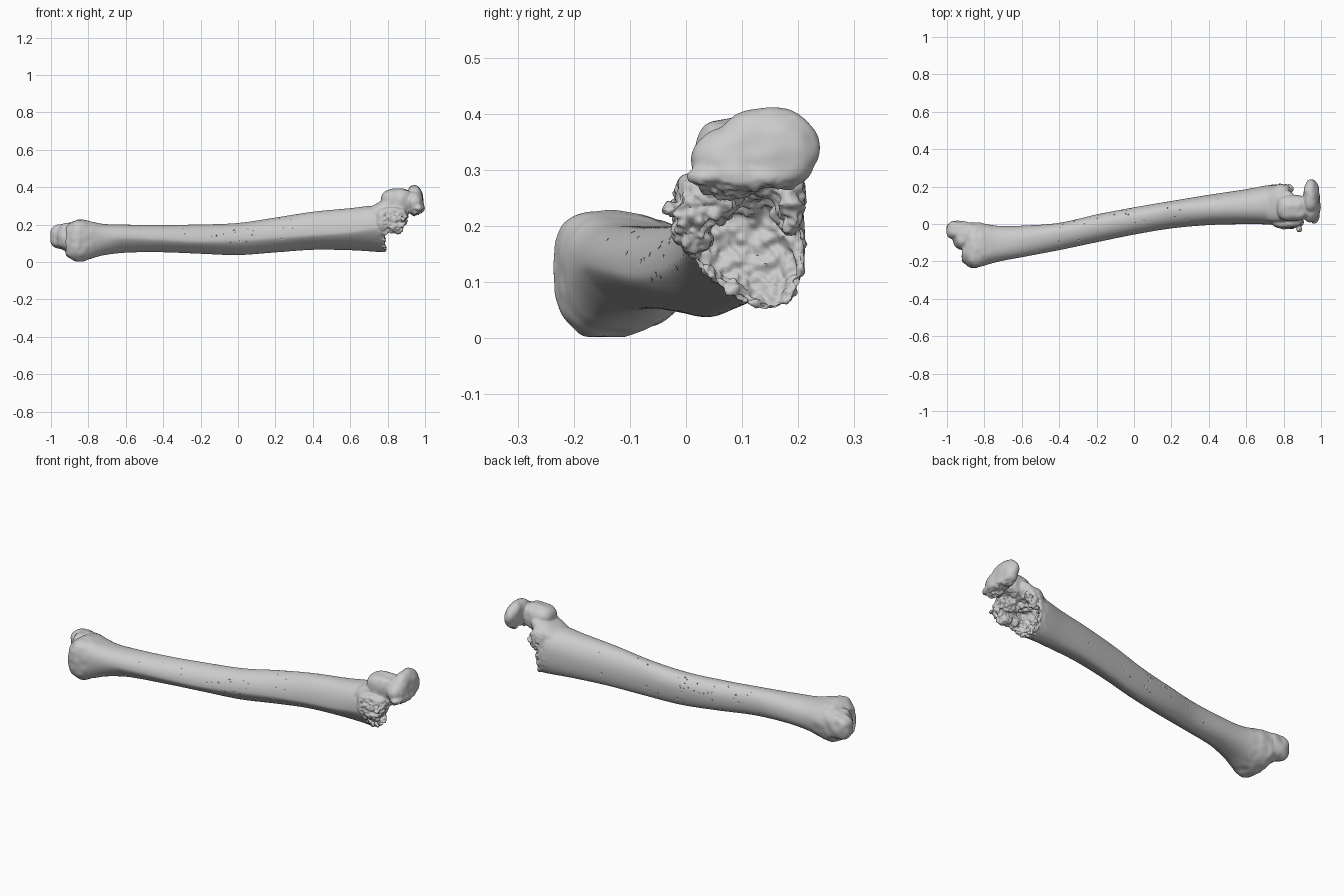
import bpy, bmesh, math, random
from mathutils import Vector, noise

if "Cube" in bpy.data.objects:
    bpy.data.objects.remove(bpy.data.objects["Cube"])

random.seed(4)
SEG = 72

# x, front y, back y, bottom z, top z, front ridge z, bottom y, top y, back z
STATIONS = [
    (-0.915, -0.205, -0.005, 0.032, 0.190, 0.10, -0.15, -0.14, 0.12),
    (-0.885, -0.230, 0.010, 0.012, 0.215, 0.12, -0.16, -0.15, 0.13),
    (-0.85, -0.236, 0.008, 0.001, 0.226, 0.13, -0.16, -0.16, 0.14),
    (-0.80, -0.222, 0.000, 0.014, 0.220, 0.13, -0.15, -0.15, 0.13),
    (-0.72, -0.200, -0.010, 0.036, 0.204, 0.13, -0.12, -0.12, 0.12),
    (-0.60, -0.178, -0.009, 0.050, 0.200, 0.13, -0.09, -0.09, 0.12),
    (-0.40, -0.140, 0.006, 0.052, 0.199, 0.12, -0.05, -0.05, 0.13),
    (-0.20, -0.098, 0.051, 0.044, 0.201, 0.11, -0.00, -0.01, 0.13),
    (0.00, -0.057, 0.089, 0.037, 0.209, 0.115, 0.04, 0.03, 0.14),
    (0.20, -0.024, 0.123, 0.051, 0.238, 0.13, 0.08, 0.07, 0.15),
    (0.40, -0.006, 0.156, 0.065, 0.269, 0.145, 0.115, 0.08, 0.16),
    (0.60, -0.001, 0.186, 0.063, 0.288, 0.16, 0.135, 0.09, 0.17),
    (0.72, -0.003, 0.208, 0.056, 0.301, 0.18, 0.14, 0.10, 0.18),
    (0.79, -0.011, 0.214, 0.051, 0.295, 0.19, 0.14, 0.11, 0.18),
]


def station(x):
    """Smoothly interpolated section parameters at x."""
    n = len(STATIONS)
    i = max(k for k in range(n - 1) if STATIONS[k][0] <= x + 1e-6)
    a, b = STATIONS[i], STATIONS[i + 1]
    p, q = STATIONS[max(i - 1, 0)], STATIONS[min(i + 2, n - 1)]
    h = b[0] - a[0]
    t = (x - a[0]) / h
    out = []
    for k in range(1, 9):
        m0 = (b[k] - p[k]) / (b[0] - p[0]) * h
        m1 = (q[k] - a[k]) / (q[0] - a[0]) * h
        out.append((2*t**3 - 3*t*t + 1)*a[k] + (t**3 - 2*t*t + t)*m0
                   + (3*t*t - 2*t**3)*b[k] + (t**3 - t*t)*m1)
    return out


def section(x):
    """Four superellipse quarters; the lower front one is flat, which leaves a ridge."""
    y0, y1, z0, z1, zf, yb, yt, zb = station(x)
    round_n = 2.05 + 0.45 * min(1, abs(x) ** 3 * 1.5)
    flat_n = 1.45 + 0.9 * min(1, max(0, (-x - 0.62) / 0.22))
    pts = []
    for s in range(SEG):
        a = 2 * math.pi * s / SEG
        c, d = math.cos(a), math.sin(a)
        e = 2 / (flat_n if c < 0 and d < 0 else round_n)
        ym, zm = (yt if d > 0 else yb), (zb if c > 0 else zf)
        pts.append(Vector((x, ym + abs(c) ** e * ((y1 if c > 0 else y0) - ym),
                           zm + abs(d) ** e * ((z1 if d > 0 else z0) - zm))))
    return pts


def end_cap(ring, insets):
    """Inset rings that close an end."""
    mid = sum(ring, Vector()) / SEG
    return [[Vector((p.x + dx, *(mid + (p - mid) * sc).yz)) for p in ring] for sc, dx in insets]


bm = bmesh.new()

# Shaft with flared ends: shallow ankle face, hollow knee face
x0, x1, N = STATIONS[0][0], STATIONS[-1][0], 150
rings = [section(x0 + (x1 - x0) * i / N) for i in range(N + 1)]
near = end_cap(rings[0], [(0.92, -0.006), (0.8, -0.004), (0.6, 0.008), (0.35, 0.014), (0.05, 0.016)])
far = end_cap(rings[-1], [(0.96, 0.0), (0.88, -0.012), (0.76, -0.028), (0.55, -0.04), (0.3, -0.045), (0.04, -0.045)])
rings = near[::-1] + rings + far
grid = [[bm.verts.new(p) for p in r] for r in rings]
for a, b in zip(grid, grid[1:]):
    for s in range(SEG):
        t = (s + 1) % SEG
        bm.faces.new((a[s], a[t], b[t], b[s]))
bm.faces.new(grid[0])
bm.faces.new(grid[-1])


def blob(c, r, tilt=0.0, roll=0.0, boxy=2.4):
    """Slightly boxy ellipsoid, tilted about y and rolled about x."""
    vs = bmesh.ops.create_uvsphere(bm, u_segments=32, v_segments=20, radius=1)["verts"]
    ca, sa, cr, sr = math.cos(tilt), math.sin(tilt), math.cos(roll), math.sin(roll)
    for v in vs:
        n = sum(abs(k) ** boxy for k in v.co) ** (1 / boxy)
        p = Vector([k / n * q for k, q in zip(v.co, r)])
        y, z = cr * p.y - sr * p.z, sr * p.y + cr * p.z
        v.co = Vector((c[0] + ca * p.x + sa * z, c[1] + y, c[2] - sa * p.x + ca * z))


# Ankle knob
blob((-0.932, -0.034, 0.137), (0.072, 0.05, 0.066), boxy=2.8)
blob((-0.895, -0.065, 0.135), (0.075, 0.075, 0.076), boxy=2.6)
# Neck rising from the top of the shaft
blob((0.765, 0.10, 0.275), (0.12, 0.09, 0.045), -0.5)
blob((0.85, 0.085, 0.325), (0.085, 0.07, 0.066), -0.05, boxy=2.8)
# Overhanging joint plate
blob((0.948, 0.145, 0.337), (0.043, 0.093, 0.074), -0.12, boxy=2.3)
blob((0.945, 0.085, 0.318), (0.046, 0.076, 0.062), -0.12, 0.4)
blob((0.965, 0.095, 0.288), (0.032, 0.095, 0.024))
# Broken walls around the hollow end
blob((0.82, 0.012, 0.225), (0.082, 0.036, 0.068), boxy=2.8)
blob((0.85, 0.04, 0.25), (0.06, 0.055, 0.045))
blob((0.79, 0.185, 0.245), (0.05, 0.028, 0.06))
blob((0.885, -0.022, 0.228), (0.018, 0.014, 0.016))

bmesh.ops.recalc_face_normals(bm, faces=bm.faces)
mesh = bpy.data.meshes.new("leg_bone")
bm.to_mesh(mesh)
bm.free()
bone = bpy.data.objects.new("leg_bone", mesh)
bpy.context.collection.objects.link(bone)
bpy.context.view_layer.objects.active = bone
bone.select_set(True)

# Fuse everything into one skin and blend the joins
m = bone.modifiers.new("fuse", 'REMESH')
m.mode, m.voxel_size = 'VOXEL', 0.005
bpy.ops.object.modifier_apply(modifier=m.name)
m = bone.modifiers.new("blend", 'SMOOTH')
m.factor, m.iterations = 0.5, 8
bpy.ops.object.modifier_apply(modifier=m.name)


def roughness(p, n):
    """Spongy inside the broken end, faint bumps on both ends, smooth shaft."""
    spongy = max(0, min(1, (p.x - 0.72) / 0.03)) * max(0, min(1, (0.285 - p.z) / 0.03))
    if p.x < 0.775 and n.x < 0.3:
        spongy *= 0.15
    ends = max(0, min(1, (abs(p.x) - 0.75) / 0.08))
    sponge = noise.noise(p * 40) + 0.6 * noise.noise(p * 85) - 0.1
    return 0.014 * spongy * sponge + 0.005 * ends * noise.noise(p * 25)


mesh = bone.data
moved = [v.co + v.normal * roughness(v.co, v.normal) for v in mesh.vertices]
# Small pores along the middle of the shaft
shaft = [v for v in mesh.vertices if abs(v.co.x + 0.05) < 0.5 and v.normal.z > -0.5]
for v in random.sample(shaft, 100):
    if random.random() > abs(v.co.x + 0.05) * 1.6:
        moved[v.index] = v.co - v.normal * 0.008
for v, co in zip(mesh.vertices, moved):
    v.co = co
bpy.ops.object.shade_smooth_by_angle(angle=math.radians(60))
